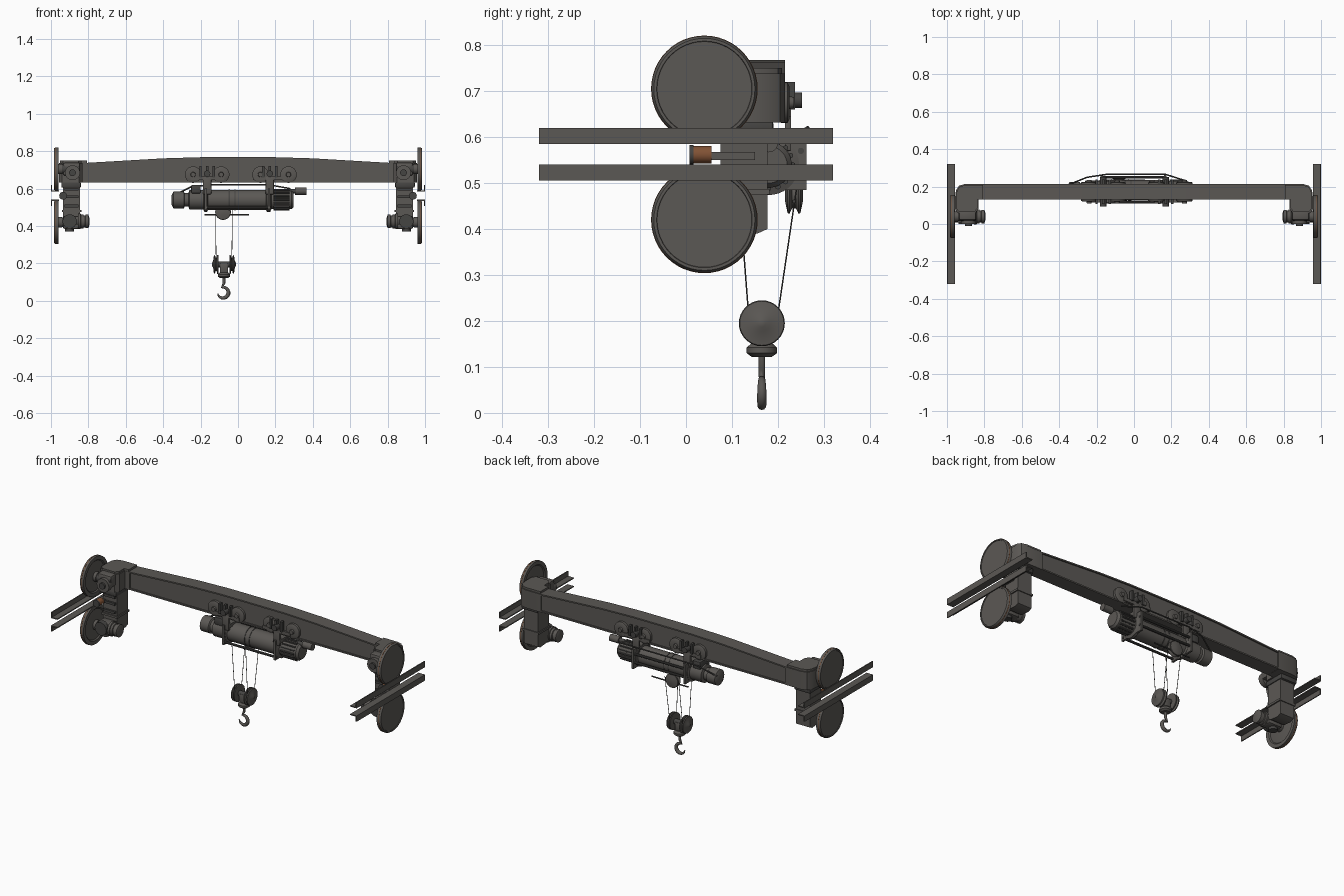
import bpy, bmesh, math
from mathutils import Vector, Matrix

if "Cube" in bpy.data.objects:
    bpy.data.objects.remove(bpy.data.objects["Cube"], do_unlink=True)


def material(name, rgb):
    m = bpy.data.materials.new(name)
    m.use_nodes = True
    m.diffuse_color = (*rgb, 1)
    m.node_tree.nodes["Principled BSDF"].inputs["Base Color"].default_value = (*rgb, 1)
    return m


STEEL = material("warm grey steel", (0.105, 0.098, 0.09))
DARK = material("dark grey steel", (0.06, 0.058, 0.055))
RUST = material("rust orange", (0.22, 0.085, 0.035))
made = []


def add(name, bm, mat):
    bmesh.ops.recalc_face_normals(bm, faces=bm.faces)
    me = bpy.data.meshes.new(name)
    bm.to_mesh(me)
    bm.free()
    me.materials.append(mat)
    ob = bpy.data.objects.new(name, me)
    bpy.context.collection.objects.link(ob)
    made.append(ob)
    return ob


def box(name, x, y, z, mat=STEEL, bevel=0):
    """Box from (low, high) ranges."""
    bm = bmesh.new()
    bmesh.ops.create_cube(bm, size=1)
    for v in bm.verts:
        v.co = [sum(r) / 2 + c * abs(r[1] - r[0]) for r, c in zip((x, y, z), v.co)]
    if bevel:
        bmesh.ops.bevel(bm, geom=bm.edges[:], offset=bevel, segments=2, affect='EDGES', profile=0.5)
    return add(name, bm, mat)


def prism(name, pts, place, depth, mat=STEEL):
    """Extrude an outline; place maps (u, v, depth) to a point."""
    bm = bmesh.new()
    f = bm.faces.new([bm.verts.new(place(u, v, depth[0])) for u, v in pts])
    ext = bmesh.ops.extrude_face_region(bm, geom=[f])["geom"]
    shift = Vector(place(0, 0, depth[1])) - Vector(place(0, 0, depth[0]))
    bmesh.ops.translate(bm, vec=shift, verts=[g for g in ext if isinstance(g, bmesh.types.BMVert)])
    return add(name, bm, mat)


def lathe(name, profile, loc, axis, mat=STEEL, n=32):
    """Revolve (radius, distance) points around an axis through loc."""
    rot = Vector((0, 0, 1)).rotation_difference(Vector(axis)).to_matrix().to_4x4()
    bm = bmesh.new()
    rings = [[bm.verts.new((r * math.cos(math.tau * i / n), r * math.sin(math.tau * i / n), h))
              for i in range(n)] for r, h in profile]
    for a, b in zip(rings, rings[1:]):
        for i in range(n):
            bm.faces.new((a[i], a[(i + 1) % n], b[(i + 1) % n], b[i]))
    bm.faces.new(rings[0])
    bm.faces.new(rings[-1])
    bmesh.ops.transform(bm, matrix=Matrix.Translation(loc) @ rot, verts=bm.verts)
    return add(name, bm, mat)


def cyl(name, r, a, b, mat=STEEL, n=24):
    d = Vector(b) - Vector(a)
    return lathe(name, [(r, 0), (r, d.length)], a, d.normalized(), mat, n)


def tube(name, pts, r, mat=STEEL, radii=None):
    cu = bpy.data.curves.new(name, 'CURVE')
    cu.dimensions, cu.bevel_depth, cu.bevel_resolution, cu.use_fill_caps = '3D', r, 3, True
    sp = cu.splines.new('POLY')
    sp.points.add(len(pts) - 1)
    for i, p in enumerate(pts):
        sp.points[i].co = (*p, 1)
        sp.points[i].radius = radii[i] if radii else 1
    ob = bpy.data.objects.new(name, cu)
    bpy.context.collection.objects.link(ob)
    cu.materials.append(mat)


# Main girder: arched web between wider flanges
half = [(0.86, 0.735), (0.4, 0.762), (0.2, 0.768)]
arch = half + [(-x, z) for x, z in reversed(half)]
front_plane = lambda u, v, d: (u, d, v)
prism("girder_web", [(-0.86, 0.637), (0.86, 0.637)] + arch, front_plane, (0.138, 0.207))
prism("girder_top_flange", [(x, z - 0.008) for x, z in reversed(arch)] + arch, front_plane, (0.13, 0.215))
box("girder_bottom_flange", (-0.86, 0.86), (0.13, 0.215), (0.633, 0.641))

plan = [(0.80, 0.215), (0.90, 0.215), (0.935, 0.205), (0.952, 0.18), (0.957, 0.14), (0.957, 0.08),
        (0.94, 0.058), (0.85, 0.058), (0.832, 0.08), (0.832, 0.13), (0.80, 0.13)]
wheel = [(0.028, -0.03), (0.028, -0.012), (0.06, -0.01), (0.088, -0.006), (0.094, -0.012),
         (0.115, -0.012), (0.115, 0.006), (0.11, 0.014), (0.104, 0.014), (0.103, 0.011), (0.01, 0.011)]
motor = [(0.02, 0), (0.036, 0.005), (0.036, 0.02), (0.032, 0.022), (0.032, 0.03), (0.037, 0.032),
         (0.037, 0.045), (0.042, 0.047), (0.042, 0.06)]

# End carriages, wheels and rails on both sides
for s, side in ((1, "left"), (-1, "right")):
    top_plane = lambda u, v, d: (s * u, v, d)
    X = lambda a, b: (s * a, s * b)
    prism(side + "_end_head", plan, top_plane, (0.632, 0.738))
    prism(side + "_end_cap", [(0.89 + (x - 0.89) * 0.92, 0.14 + (y - 0.14) * 0.92) for x, y in plan],
          top_plane, (0.738, 0.75))
    box(side + "_head_foot", X(0.84, 0.945), (0.06, 0.19), (0.605, 0.635), DARK, 0.006)
    # Leg with rounded base
    side_plane = lambda u, v, d: (s * d, u, v)
    prism(side + "_leg", [(0.075, 0.62), (0.075, 0.41), (0.1, 0.395), (0.155, 0.39), (0.177, 0.40), (0.177, 0.62)],
          side_plane, (0.845, 0.935))
    for z in (0.50, 0.55, 0.59):
        box(side + "_leg_rib", X(0.852, 0.928), (0.064, 0.08), (z, z + 0.014), DARK)
    box(side + "_leg_collar", X(0.838, 0.942), (0.068, 0.182), (0.475, 0.487))
    # Upper and lower wheels with drives
    for level, z in (("upper", 0.705), ("lower", 0.42)):
        tag = side + "_" + level
        lathe(tag + "_wheel", wheel, (s * 0.971, 0.04, z), (s, 0, 0), STEEL, 48)
        lathe(tag + "_wheel_tread", [(0.108, 0), (0.116, 0), (0.116, 0.003), (0.108, 0.003)],
              (s * 0.972, 0.04, z), (s, 0, 0), RUST, 48)
        cyl(tag + "_axle", 0.025, (s * 0.85, 0.04, z), (s * 0.965, 0.04, z), DARK)
        box(tag + "_bearing", X(0.845, 0.935), (0.02, 0.085), (z - 0.035, z + 0.035), STEEL, 0.01)
    cyl(side + "_upper_gear_cover", 0.04, (s * 0.885, 0.03, 0.685), (s * 0.885, 0.0, 0.685))
    cyl(side + "_upper_gear_boss", 0.018, (s * 0.885, 0.03, 0.685), (s * 0.885, -0.01, 0.685), DARK)
    lathe(side + "_drive_motor", motor, (s * 0.795, 0.04, 0.425), (s, 0, 0), STEEL)
    cyl(side + "_lower_gear_cover", 0.038, (s * 0.9, 0.03, 0.425), (s * 0.9, 0.0, 0.425), DARK)
    cyl(side + "_lower_stub", 0.024, (s * 0.9, 0.05, 0.40), (s * 0.9, 0.05, 0.37), DARK)
    # Guide roller between the rails
    box(side + "_roller_arm", X(0.92, 0.955), (0.055, 0.15), (0.55, 0.568))
    cyl(side + "_guide_roller", 0.019, (s * 0.935, 0.01, 0.562), (s * 0.935, 0.055, 0.562), RUST)
    cyl(side + "_roller_end", 0.021, (s * 0.935, 0.008, 0.562), (s * 0.935, 0.016, 0.562), DARK)
    # Angle section rails
    for level, zs in (("upper", (0.585, 0.591, 0.62)), ("lower", (0.541, 0.535, 0.506))):
        outline = [(0.958, zs[0]), (1.0, zs[0]), (1.0, zs[2]), (0.994, zs[2]), (0.994, zs[1]), (0.958, zs[1])]
        prism(side + "_" + level + "_rail", outline, lambda u, v, d: (s * u, d, v), (-0.32, 0.32))

# Hoist drum body along the girder
HY, HZ = 0.18, 0.54
body = [(0.025, -0.355), (0.045, -0.345), (0.045, -0.29), (0.036, -0.285), (0.036, -0.265), (0.052, -0.26),
        (0.052, -0.185), (0.064, -0.18), (0.064, -0.165), (0.054, -0.16), (0.054, 0.15), (0.066, 0.155),
        (0.066, 0.172), (0.05, 0.178), (0.05, 0.285), (0.04, 0.298)]
lathe("hoist_drum", body, (0, HY, HZ), (1, 0, 0), STEEL, 36)
for i in range(16):
    a = math.tau * i / 16
    y, z = HY + 0.052 * math.cos(a), HZ + 0.052 * math.sin(a)
    cyl("motor_fin", 0.006, (0.19, y, z), (0.275, y, z), DARK, 6)
for x in (-0.05, -0.02):
    cyl("drum_band", 0.056, (x, HY, HZ), (x + 0.006, HY, HZ), DARK, 36)
cyl("brake_shaft", 0.012, (0.27, 0.18, 0.587), (0.32, 0.18, 0.587), DARK)
cyl("brake_motor", 0.02, (0.305, 0.18, 0.587), (0.365, 0.18, 0.587))
box("control_box", (-0.25, -0.2), (0.135, 0.225), (0.575, 0.62), DARK, 0.005)
for y, z in ((0.25, 0.52), (0.25, 0.57), (0.115, 0.50)):
    cyl("tie_rod", 0.007, (-0.175, y, z), (0.175, y, z), DARK, 10)
for x in (-0.178, 0.16):
    box("frame_plate", (x, x + 0.012), (0.105, 0.262), (0.485, 0.60))

# Travelling trolley: rollers and hangers on both girder faces
for out, y in ((-1, 0.13), (1, 0.215)):
    for x in (-0.24, -0.09, 0.12, 0.27):
        lathe("trolley_roller", [(0.044, -0.008), (0.044, 0.006), (0.036, 0.010), (0.014, 0.010), (0.012, 0.02)],
              (x, y, 0.675), (0, out, 0), STEEL)
    for x in (-0.165, 0.17):
        Y = (y, y + out * 0.014)
        box("hanger_plate", (x - 0.022, x + 0.022), Y, (0.57, 0.665), STEEL, 0.003)
        box("hanger_crossbar", (x - 0.09, x + 0.09), Y, (0.645, 0.665))
        cyl("hanger_pin", 0.017, (x, y, 0.68), (x, y + out * 0.037, 0.68), DARK)
        for dx in (-0.035, 0, 0.035):
            box("hanger_finger", (x + dx - 0.006, x + dx + 0.006), (y, y + out * 0.022), (0.66, 0.72), DARK)
for x in (-0.165, 0.17):
    box("hanger_saddle", (x - 0.022, x + 0.022), (0.117, 0.228), (0.585, 0.605))

# Guide sheave below the drum, with cross rod
sheave = [(0.012, -0.02), (0.04, -0.014), (0.042, -0.01), (0.03, -0.004), (0.03, 0.004),
          (0.042, 0.01), (0.04, 0.014), (0.012, 0.02)]
lathe("guide_sheave", sheave, (-0.08, 0.235, 0.475), (0, 1, 0))
cyl("guide_rod", 0.004, (-0.18, 0.235, 0.46), (0.06, 0.235, 0.46), DARK, 8)

# Hook block: two sheaves, axle, yoke and swivel
CX, CY, CZ = -0.075, 0.165, 0.195
for s in (-1, 1):
    disc = [(0.05, -0.012), (0.05, -0.006), (0.036, -0.003), (0.036, 0.003), (0.05, 0.006), (0.048, 0.012),
            (0.018, 0.016), (0.008, 0.022)]
    lathe("block_sheave", disc, (CX + s * 0.042, CY, CZ), (s, 0, 0))
    for y0, y1, z1 in ((0.136, 0.115, 0.49), (0.2, 0.24, 0.485)):
        tube("hoist_rope", [(CX + s * 0.042, y0, 0.215), (CX + s * 0.045, y1, z1)], 0.0016, DARK)
cyl("block_axle", 0.016, (CX - 0.04, CY, CZ), (CX + 0.04, CY, CZ), DARK)
box("block_yoke", (CX - 0.022, CX + 0.022), (0.147, 0.183), (0.15, 0.20), STEEL, 0.004)
lathe("hook_swivel", [(0.022, 0), (0.033, 0.008), (0.033, 0.02), (0.022, 0.03)], (CX, CY, 0.122), (0, 0, 1))

# Hook
angles = [100 - 22.5 * i for i in range(13)]
arc = [(CX - 0.005 + 0.029 * math.cos(math.radians(a)), CY, 0.044 + 0.029 * math.sin(math.radians(a)))
       for a in angles]
widths = [0.8, 0.9, 1, 1.1, 1.2, 1.25, 1.25, 1.2, 1.1, 0.95, 0.8, 0.55, 0.25]
tube("hook", [(CX, CY, 0.13), (CX, CY, 0.095)] + arc, 0.0085, STEEL, [0.9, 0.9] + widths)

# Power cable along the back
tube("power_cable", [(-0.35, 0.21, 0.56), (-0.25, 0.25, 0.61), (-0.15, 0.265, 0.62),
                     (0.17, 0.265, 0.62), (0.28, 0.23, 0.6)], 0.004, DARK)

bpy.ops.object.select_all(action='DESELECT')
for ob in made:
    ob.select_set(True)
bpy.context.view_layer.objects.active = made[0]
bpy.ops.object.shade_smooth_by_angle(angle=math.radians(32))
